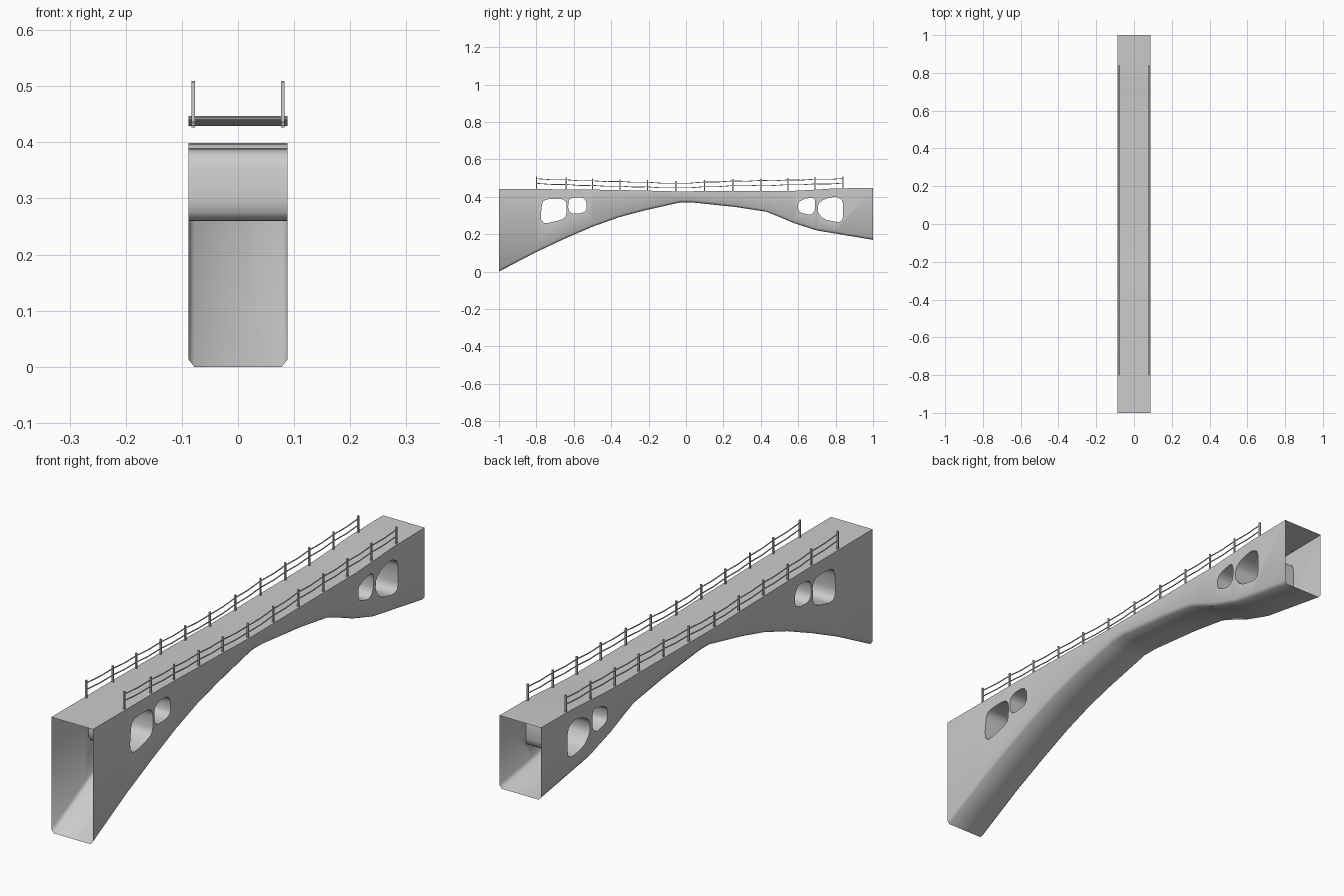
import bpy, bmesh, math
from mathutils import Vector

if "Cube" in bpy.data.objects:
    bpy.data.objects.remove(bpy.data.objects["Cube"])

W = 0.088
UNDER = [(-1, 0), (-.8, .105), (-.65, .175), (-.5, .24), (-.36, .29), (-.23, .325), (-.03, .37),
         (.03, .37), (.26, .346), (.43, .32), (.5, .292), (.58, .258), (.7, .22), (1, .17)]
DECK = [(-1, .441), (-.6, .44), (-.25, .434), (-.05, .429), (.25, .431),
        (.58, .432), (.69, .438), (.8, .445), (1, .447)]


def height(profile, y):
    for (y0, z0), (y1, z1) in zip(profile, profile[1:]):
        if y <= y1:
            return z0 + (z1 - z0) * (y - y0) / (y1 - y0)
    return profile[-1][1]


def finish(bm, name, angle=None):
    bmesh.ops.recalc_face_normals(bm, faces=bm.faces)
    me = bpy.data.meshes.new(name)
    bm.to_mesh(me)
    bm.free()
    ob = bpy.data.objects.new(name, me)
    bpy.context.collection.objects.link(ob)
    if angle:
        bpy.context.view_layer.objects.active = ob
        ob.select_set(True)
        bpy.ops.object.shade_smooth_by_angle(angle=math.radians(angle))
        ob.select_set(False)
    return ob


def loft(rings, bm):
    loops = [[bm.verts.new(p) for p in r] for r in rings]
    n = len(loops[0])
    for a, b in zip(loops, loops[1:]):
        for i in range(n):
            bm.faces.new((a[i], a[(i + 1) % n], b[(i + 1) % n], b[i]))
    bm.faces.new(loops[0])
    bm.faces.new(loops[-1])


# Bridge body: box section with chamfered lower edges
bm = bmesh.new()
rings = []
for y in sorted({p[0] for p in UNDER + DECK}):
    b, t = height(UNDER, y), height(DECK, y)
    half = [(W, t), (W, b + .013), (W - .01, b)]
    sect = half + [(-x, z) for x, z in reversed(half)]
    rings.append([(x, y, z) for x, z in sect])
loft(rings, bm)
body = finish(bm, "bridge_body")

# Side openings running through the full width
HOLES = [
    [(-.769, .375), (-.74, .388), (-.663, .39), (-.638, .37), (-.64, .295), (-.666, .277), (-.755, .256), (-.778, .28)],
    [(-.629, .38), (-.604, .397), (-.55, .397), (-.531, .37), (-.533, .326), (-.556, .313), (-.61, .309), (-.63, .33)],
    [(.60, .37), (.63, .388), (.68, .397), (.69, .38), (.69, .325), (.665, .302), (.62, .313), (.60, .325)],
    [(.708, .365), (.74, .388), (.80, .402), (.84, .38), (.84, .278), (.815, .263), (.735, .28), (.703, .32)],
]
bm = bmesh.new()
for pts in HOLES:
    smooth = []
    for i, p in enumerate(pts):
        p, q = Vector(p), Vector(pts[(i + 1) % len(pts)])
        smooth += [p.lerp(q, .2), p.lerp(q, .8)]
    loft([[(x, p.x, p.y) for p in smooth] for x in (-.2, .2)], bm)
cutter = finish(bm, "opening_cutter")
mod = body.modifiers.new("openings", 'BOOLEAN')
mod.object = cutter
mod.operation = 'DIFFERENCE'
mod.solver = 'EXACT'
bpy.context.view_layer.objects.active = body
bpy.ops.object.modifier_apply(modifier=mod.name)
bpy.data.objects.remove(cutter)

# Open both ends of the hollow body
bm = bmesh.new()
bm.from_mesh(body.data)
ends = [f for f in bm.faces if all(abs(abs(v.co.y) - 1) < 1e-4 for v in f.verts)]
bmesh.ops.delete(bm, geom=ends, context='FACES')
bm.to_mesh(body.data)
bm.free()
body.select_set(True)
bpy.ops.object.shade_smooth_by_angle(angle=math.radians(55))
body.select_set(False)

# Railings: posts and two slightly sagging rails per side
POSTS = [-.8, -.64, -.5, -.352, -.205, -.055, .098, .25, .4, .545, .69, .84]
TOPS = [(-.8, .508), (-.5, .497), (-.2, .489), (-.055, .484), (.25, .496), (.5, .5), (.84, .509)]
for side, label in ((-1, "left"), (1, "right")):
    x = side * .08
    bm = bmesh.new()
    for y in POSTS:
        r = .003
        loft([[(x + a * r, y + b * r, z) for a, b in ((-1, -1), (1, -1), (1, 1), (-1, 1))]
              for z in (height(DECK, y) - .003, height(TOPS, y))], bm)
    finish(bm, label + "_posts")
    bm = bmesh.new()
    for drop in (.011, .036):
        path = []
        for i, y in enumerate(POSTS):
            path.append((y, height(TOPS, y) - drop))
            if i + 1 < len(POSTS):
                m = (y + POSTS[i + 1]) / 2
                path.append((m, height(TOPS, m) - drop - .003))
        r = .0022
        loft([[(x + r * math.cos(k * math.pi / 3), y, z + r * math.sin(k * math.pi / 3))
               for k in range(6)] for y, z in path], bm)
    finish(bm, label + "_rails", 40)
